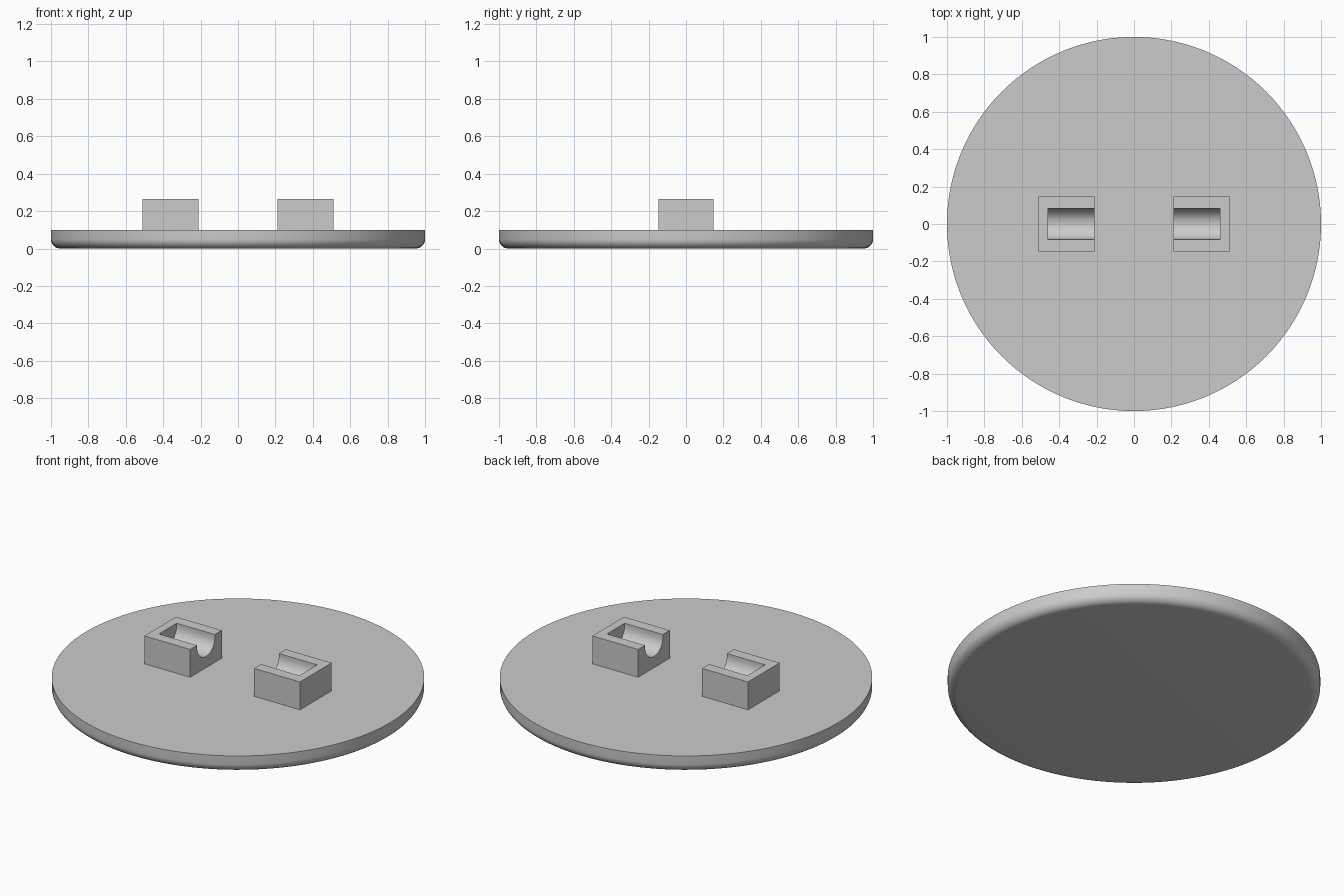
import bpy, bmesh
from math import pi, sin, cos, radians

default = bpy.data.objects.get("Cube")
if default:
    bpy.data.objects.remove(default, do_unlink=True)

grey = bpy.data.materials.new("plain_grey")
grey.use_nodes = True
colour = (0.6, 0.6, 0.6, 1)
grey.diffuse_color = colour
grey.node_tree.nodes["Principled BSDF"].inputs["Base Color"].default_value = colour

PLATE_TOP, BLOCK_TOP = 0.1, 0.265
INNER, OUTER, WALL = 0.21, 0.51, 0.05
RADIUS = 0.083


def finish(name, bm):
    bmesh.ops.recalc_face_normals(bm, faces=bm.faces)
    mesh = bpy.data.meshes.new(name)
    bm.to_mesh(mesh)
    bm.free()
    mesh.materials.append(grey)
    obj = bpy.data.objects.new(name, mesh)
    bpy.context.collection.objects.link(obj)
    return obj


def smooth(obj):
    bpy.ops.object.select_all(action='DESELECT')
    obj.select_set(True)
    bpy.context.view_layer.objects.active = obj
    bpy.ops.object.shade_smooth_by_angle(angle=radians(30))


def extrude_x(name, profile, x0, x1):
    """Prism with a (y, z) outline, running along x."""
    bm = bmesh.new()
    face = bm.faces.new([bm.verts.new((x0, y, z)) for y, z in profile])
    out = bmesh.ops.extrude_face_region(bm, geom=[face])
    moved = [v for v in out["geom"] if isinstance(v, bmesh.types.BMVert)]
    bmesh.ops.translate(bm, verts=moved, vec=(x1 - x0, 0, 0))
    return finish(name, bm)


# Round plate with a rounded lower rim
bm = bmesh.new()
bmesh.ops.create_cone(bm, cap_ends=True, segments=128, radius1=1, radius2=1,
                      depth=PLATE_TOP)
bmesh.ops.translate(bm, verts=bm.verts, vec=(0, 0, PLATE_TOP / 2))
rim = [e for e in bm.edges if all(v.co.z < 0.01 for v in e.verts)]
bmesh.ops.bevel(bm, geom=rim, offset=0.05, segments=8, profile=0.5, affect='EDGES')
smooth(finish("round_plate", bm))

# Cradle blocks, each with a U-shaped trough open towards the centre
half = 0.148
box = [(-half, PLATE_TOP), (half, PLATE_TOP), (half, BLOCK_TOP), (-half, BLOCK_TOP)]
axis_z = BLOCK_TOP - 0.015
trough = [(-RADIUS, BLOCK_TOP + 0.1)]
trough += [(RADIUS * cos(a), axis_z + RADIUS * sin(a))
           for a in (pi + pi * i / 24 for i in range(25))]
trough += [(RADIUS, BLOCK_TOP + 0.1)]

for side, sign in (("left", 1), ("right", -1)):
    block = extrude_x(side + "_cradle", box, sign * INNER, sign * OUTER)
    cutter = extrude_x("trough_cutter", trough, sign * (INNER - 0.1), sign * (OUTER - WALL))
    cutter.hide_render = True
    cut = block.modifiers.new("trough", 'BOOLEAN')
    cut.operation, cut.solver, cut.object = 'DIFFERENCE', 'EXACT', cutter
    bpy.ops.object.select_all(action='DESELECT')
    bpy.context.view_layer.objects.active = block
    block.select_set(True)
    bpy.ops.object.modifier_apply(modifier=cut.name)
    bpy.data.objects.remove(cutter, do_unlink=True)
    smooth(block)
